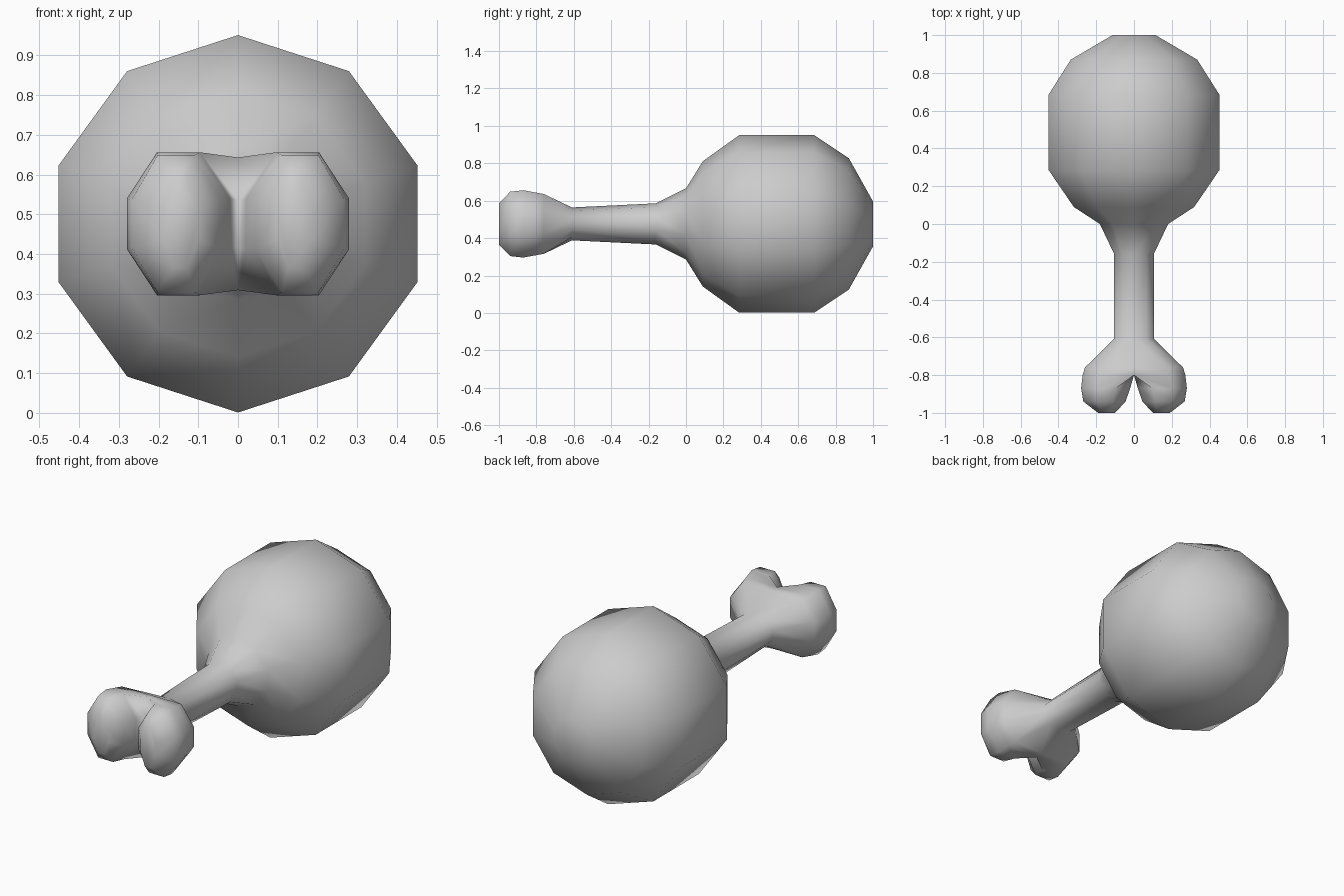
import bpy, bmesh
from math import cos, sin, radians

old = bpy.data.objects.get("Cube")
if old:
    bpy.data.objects.remove(old, do_unlink=True)

ZC = 0.476
bm = bmesh.new()


def circle(y, r, wide=1.0):
    """Ten-sided ring around the long axis, with a corner at the top."""
    return [(r * wide * cos(radians(90 - 36 * i)), y, ZC + r * sin(radians(90 - 36 * i)))
            for i in range(10)]


def octagon(y, x_in, x_out, half, merged=False):
    """Flat-topped eight-sided ring; a merged one has its inner side on the middle plane."""
    k = 1 / cos(radians(22.5))
    cx, rx = (x_in + x_out) / 2, (x_out - x_in) / 2
    pts = []
    for i in range(8):
        a = radians(112.5 - 45 * i)
        x = 0.0 if merged and i in (0, 5, 6, 7) else cx + rx * k * cos(a)
        pts.append((x, y, ZC + half * k * sin(a) * (1 if abs(sin(a)) > 0.5 else 0.85)))
    return pts


def loft(rings, side=1, cap_start=False):
    """Skin the rings and close the last one."""
    loops = [[bm.verts.new((x * side, y, z)) for x, y, z in ring] for ring in rings]
    for a, b in zip(loops, loops[1:]):
        n = len(a)
        for i in range(n):
            j = (i + 1) % n
            bm.faces.new((a[i], a[j], b[j], b[i]))
    bm.faces.new(loops[-1])
    if cap_start:
        bm.faces.new(loops[0])


# Meat and shank, one turned form from the neck of the knuckle to the round end
neck = circle(-0.61, 0.088, 1.28)
profile = [(-0.16, 0.11), (0.0, 0.19), (0.09, 0.335), (0.285, 0.475),
           (0.685, 0.475), (0.87, 0.352), (1.0, 0.12)]
loft([neck] + [circle(y, r) for y, r in profile])

# Two knuckle lobes, growing from either half of the neck
half_neck = [(max(x, 0.0) if 0 < i < 5 else 0.0, y, z)
             for i, (x, y, z) in enumerate(neck[:6])]
half_neck += [(0.0, -0.61, ZC - 0.03), (0.0, -0.61, ZC + 0.03)]
lobe = [half_neck,
        octagon(-0.76, 0.0, 0.26, 0.16, merged=True),
        octagon(-0.80, 0.0, 0.272, 0.167, merged=True),
        octagon(-0.87, 0.02, 0.28, 0.18),
        octagon(-0.94, 0.045, 0.268, 0.172),
        octagon(-1.0, 0.1, 0.19, 0.11)]
for side in (1, -1):
    loft(lobe, side)

# Drop the hidden faces on the middle plane and weld everything into one skin
inner = [f for f in bm.faces if all(abs(v.co.x) < 1e-5 for v in f.verts)]
bmesh.ops.delete(bm, geom=inner, context='FACES')
bmesh.ops.remove_doubles(bm, verts=bm.verts[:], dist=0.0005)
bmesh.ops.recalc_face_normals(bm, faces=bm.faces[:])
for f in bm.faces:
    f.smooth = True

mesh = bpy.data.meshes.new("drumstick")
bm.to_mesh(mesh)
bm.free()

mat = bpy.data.materials.new("light grey")
mat.use_nodes = True
grey = (0.604, 0.604, 0.604, 1)
mat.diffuse_color = grey
mat.node_tree.nodes["Principled BSDF"].inputs["Base Color"].default_value = grey
mesh.materials.append(mat)

drumstick = bpy.data.objects.new("drumstick", mesh)
bpy.context.collection.objects.link(drumstick)
